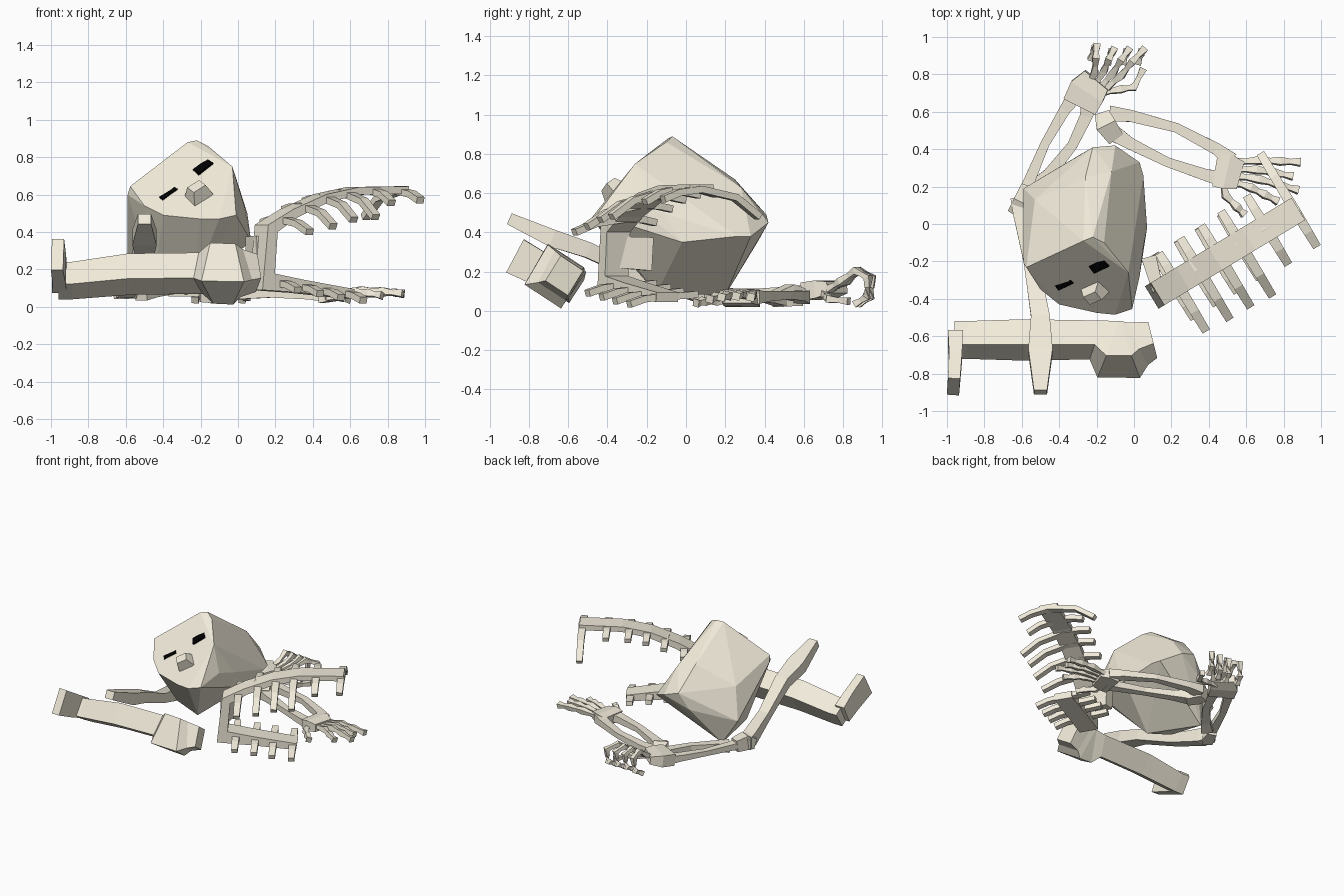
import bpy, bmesh
from mathutils import Vector, Matrix

if "Cube" in bpy.data.objects:
    bpy.data.objects.remove(bpy.data.objects["Cube"])

bone_mat = bpy.data.materials.new("bone")
bone_mat.diffuse_color = (0.88, 0.83, 0.70, 1)
bone_mat.use_nodes = True
bone_mat.node_tree.nodes["Principled BSDF"].inputs["Base Color"].default_value = bone_mat.diffuse_color
black = bpy.data.materials.new("dark_socket")
black.diffuse_color = (0.0, 0.0, 0.0, 1)
black.use_nodes = True
black.node_tree.nodes["Principled BSDF"].inputs["Base Color"].default_value = black.diffuse_color


def finish(name, bm, mat=bone_mat):
    bmesh.ops.recalc_face_normals(bm, faces=bm.faces[:])
    me = bpy.data.meshes.new(name)
    bm.to_mesh(me)
    bm.free()
    me.materials.append(mat)
    ob = bpy.data.objects.new(name, me)
    bpy.context.collection.objects.link(ob)
    return ob


def bone(name, stations, up=(0, 0, 1)):
    """Rectangular sweep through (x, y, z, width, height) stations."""
    bm = bmesh.new()
    pts = [Vector(s[:3]) for s in stations]
    rings = []
    for i, s in enumerate(stations):
        t = Vector((0, 0, 0))
        if i > 0:
            t += (pts[i] - pts[i - 1]).normalized()
        if i < len(pts) - 1:
            t += (pts[i + 1] - pts[i]).normalized()
        t.normalize()
        side = t.cross(Vector(up)).normalized()
        top = side.cross(t).normalized()
        rings.append([bm.verts.new(pts[i] + side * a * s[3] / 2 + top * b * s[4] / 2)
                      for a, b in ((-1, -1), (1, -1), (1, 1), (-1, 1))])
    for r, q in zip(rings, rings[1:]):
        for k in range(4):
            bm.faces.new((r[k], r[(k + 1) % 4], q[(k + 1) % 4], q[k]))
    bm.faces.new(rings[0])
    bm.faces.new(rings[-1][::-1])
    return finish(name, bm)


def hull(name, points):
    bm = bmesh.new()
    for p in points:
        bm.verts.new(p)
    bmesh.ops.convex_hull(bm, input=bm.verts[:])
    bmesh.ops.dissolve_limit(bm, angle_limit=0.12, verts=bm.verts[:], edges=bm.edges[:])
    return finish(name, bm)


# Skull: faceted block lying on its back and rolled to one side
hull("skull", [
    (-.27, -.09, .88), (-.22, -.07, .89), (-.16, -.10, .86), (-.576, -.232, .645), (-.59, -.21, .60),
    (-.03, -.26, .75), (-.40, -.43, .49), (-.50, -.35, .54),
    (-.10, -.485, .47), (-.01, -.455, .49), (-.20, -.475, .47), (.03, -.28, .55),
    (.05, -.12, .50), (.07, -.02, .35), (-.25, -.15, .09), (-.45, -.12, .14),
    (-.46, .20, .08), (-.59, .19, .28), (.03, .33, .38), (.05, .26, .38), (-.10, .42, .45),
    (-.26, .25, .67), (-.12, .28, .63), (-.53, .13, .52), (-.22, .41, .49), (-.29, .37, .36)])

# Face details, placed in the skull's own frame
right = Vector((.75, .356, .553)).normalized()
crown = Vector((-.556, .741, .37)).normalized()
front = Vector((-.28, -.588, .759)).normalized()


def face_pt(a, u, f):
    return right * a + crown * u + front * f


for label, a in (("left", -.07), ("right", .183)):
    bm = bmesh.new()
    bmesh.ops.create_cube(bm, size=1)
    m = Matrix((right * .105, crown * .055, front * .05)).transposed().to_4x4()
    m.translation = face_pt(a, .206, .733)
    bm.transform(m)
    finish(label + "_eye", bm, black)

bone("nose", [(*face_pt(.04, .075, .69), .14, .11), (*face_pt(.045, .065, .785), .08, .06)], up=crown)

# Thigh bone with a knob at one end and a hooked foot at the other
tilt = (0, .55, .84)
bone("thigh_bone", [(-.96, -.62, .14, .15, .14), (-.89, -.62, .14, .15, .14),
                    (-.58, -.62, .175, .16, .16), (-.20, -.62, .18, .16, .16),
                    (-.14, -.67, .18, .23, .24), (-.02, -.67, .175, .23, .24),
                    (.02, -.64, .18, .18, .19), (.10, -.62, .18, .14, .15)], up=tilt)
bone("thigh_hook", [(-.955, -.60, .14, .08, .15), (-.955, -.72, .20, .07, .17),
                    (-.965, -.87, .28, .065, .19)])

# Upper arm resting across the thigh bone
bone("upper_arm", [(-.62, .14, .09, .08, .09), (-.60, .05, .10, .09, .10),
                   (-.55, -.20, .17, .08, .07), (-.50, -.50, .31, .10, .08),
                   (-.50, -.68, .37, .13, .09), (-.50, -.90, .47, .07, .06)])
bone("elbow", [(-.64, .06, .08, .07, .08), (-.60, .12, .10, .09, .11), (-.57, .20, .09, .07, .09)])


# Forearms: two slim bones that flare at both ends
def forearm(name, a, b, bend, ends):
    a, b = Vector(a), Vector(b)
    st = []
    for t, w in zip((0, .15, .5, .85, 1), (ends, ends * .75, ends * .6, ends * .75, ends)):
        p = a.lerp(b, t) + Vector(bend) * (1 - (2 * t - 1) ** 2)
        st.append((*p, w, w * .8))
    bone(name, st)


forearm("left_forearm_outer", (-.59, .14, .09), (-.32, .68, .10), (-.02, .02, 0), .08)
forearm("left_forearm_inner", (-.52, .20, .07), (-.24, .64, .10), (.05, .0, .01), .09)
forearm("right_forearm_outer", (-.13, .59, .07), (.52, .34, .07), (.03, .05, .01), .085)
forearm("right_forearm_inner", (-.10, .48, .06), (.48, .24, .06), (-.01, -.03, .01), .085)
bone("right_elbow", [(-.17, .59, .07, .08, .09), (-.15, .53, .08, .11, .11), (-.10, .46, .06, .09, .08)])


# Hands: a wrist block, then fingers with swollen joints
def finger(name, path, w):
    st = []
    for i, p in enumerate(path):
        p = Vector(p)
        st.append((*p, w * 1.15, w * 1.1))
        if i < len(path) - 1:
            q = p.lerp(Vector(path[i + 1]), .5)
            st.append((*q, w * .75, w * .75))
    bone(name, st, up=(.13, .21, .97))


bone("left_wrist", [(-.29, .63, .10, .19, .09), (-.25, .71, .11, .20, .09), (-.20, .77, .12, .16, .06)])
for i, (kx, ky, tx, ty) in enumerate(((-.21, .81, -.20, .95), (-.16, .82, -.11, .93),
                                      (-.11, .81, -.03, .93), (-.07, .79, .05, .93))):
    dx, dy = tx - kx, ty - ky
    finger(f"left_finger_{i+1}", [(-.25 + .035 * i, .73, .11), (kx, ky, .15),
                                  (kx + dx * .5, ky + dy * .55, .205), (tx, ty, .17),
                                  (tx - .01, ty - .01, .07), (tx - .03, ty - .07, .035)], .034)
finger("left_thumb", [(-.18, .70, .09), (-.07, .72, .07), (.0, .73, .06), (.05, .83, .05)], .034)

bone("right_wrist", [(.44, .29, .06, .18, .08), (.50, .28, .07, .19, .08), (.57, .26, .07, .15, .06)])
for i, tip in enumerate(((.89, .33, .07), (.85, .255, .075), (.88, .18, .07), (.77, .12, .06))):
    start = Vector((.53, .33 - .035 * i, .07))
    end = Vector(tip)
    finger(f"right_finger_{i+1}", [start, start.lerp(end, .4) + Vector((0, .01, .015)),
                                   start.lerp(end, .7) + Vector((0, .005, .01)), end], .036)
finger("right_thumb", [(.47, .24, .06), (.49, .15, .05), (.55, .09, .05), (.59, .05, .04)], .036)

# Rib cage: breast strip on the ground, folded up into the arched spine
along = Vector((.86, .52, 0)).normalized()
across = Vector((-.52, .86, 0)).normalized()
base = Vector((.10, -.39, 0))


def cage(t, z, w, h):
    return (*(base + along * t + Vector((0, 0, z))), w, h)


bone("spine", [cage(.03, .10, .14, .07), cage(.06, .42, .14, .07), cage(.20, .50, .14, .05),
               cage(.40, .58, .14, .045), cage(.60, .62, .14, .04), cage(.91, .625, .14, .04)],
     up=(-.86, -.52, .35))
bone("breast_strip", [cage(.0, .14, .14, .10), cage(.25, .11, .14, .07), cage(.57, .07, .13, .05)])


# Ribs: straight flat bars, bending down toward their tips
def rib(name, t, z, far, near, drop_far, drop_near):
    c = base + along * t
    st = [(far, drop_far, .045), (far * .6, drop_far * .3, .05), (0, 0, .055),
          (-near * .6, drop_near * .35, .05), (-near, drop_near, .045)]
    bone(name, [(*(c + across * s + Vector((0, 0, z - d))), w, .035) for s, d, w in st])


for i, (t, z, far, near, df, dn) in enumerate((
        (.15, .47, .18, .30, .02, .07), (.29, .54, .19, .31, .02, .11), (.42, .585, .19, .31, .02, .12),
        (.55, .61, .20, .32, .02, .13), (.71, .625, .20, .22, .03, .07), (.89, .62, .35, .22, .14, .05))):
    rib(f"upper_rib_{i+1}", t, z, far, near, df, dn)
for i, (t, z) in enumerate(((.13, .13), (.27, .11), (.40, .09), (.54, .075))):
    rib(f"lower_rib_{i+1}", t, z, .19, .21, -.01, .04)
bone("neck_block", [(.13, -.36, .30, .06, .16), (.08, -.18, .29, .08, .17)])
